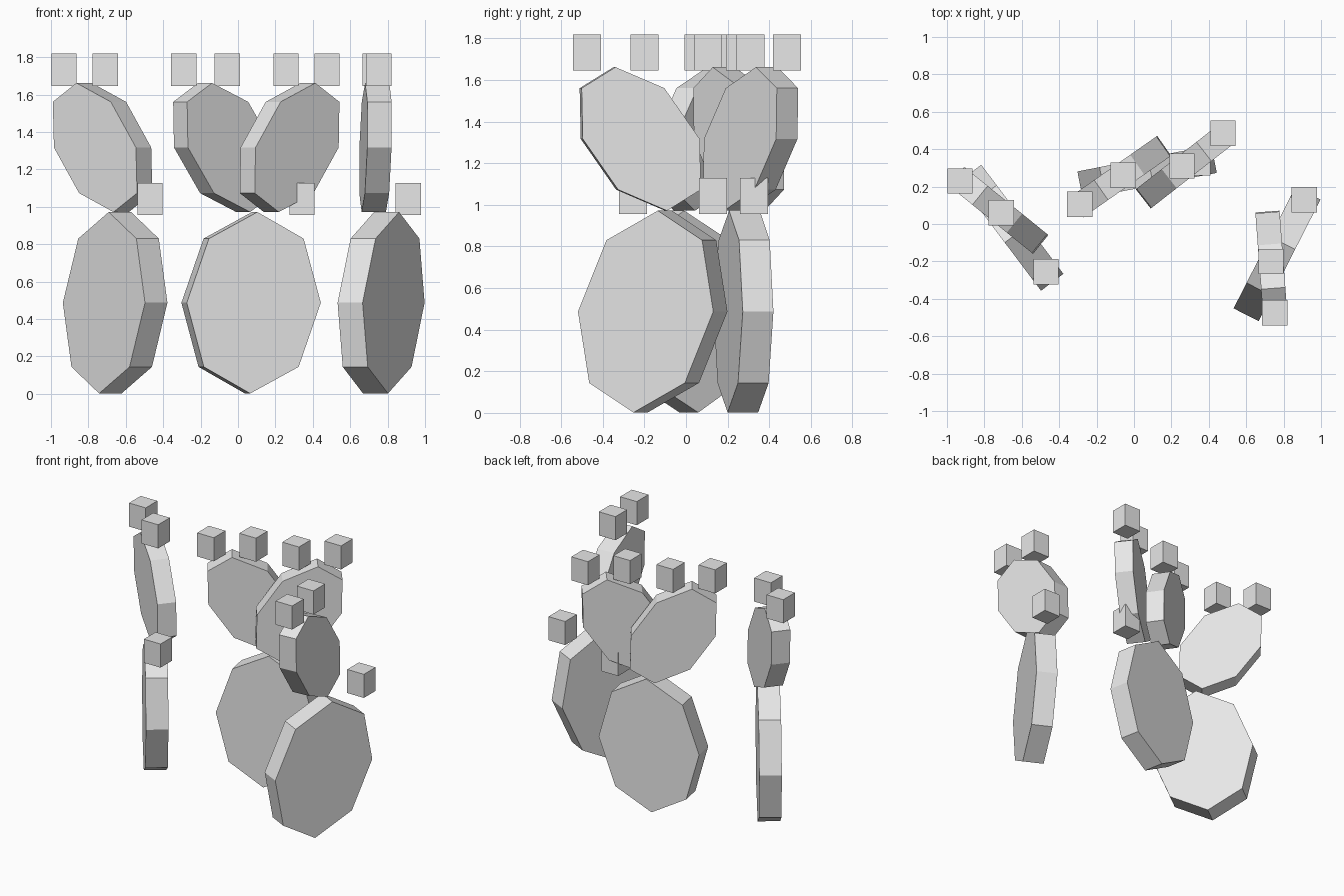
import bpy, bmesh, math

if "Cube" in bpy.data.objects:
    bpy.data.objects.remove(bpy.data.objects["Cube"])

grey = bpy.data.materials.new("plain grey")
grey.diffuse_color = (0.8, 0.8, 0.8, 1)
grey.use_nodes = True
grey.node_tree.nodes["Principled BSDF"].inputs["Base Color"].default_value = grey.diffuse_color


def finish(bm, name):
    bmesh.ops.recalc_face_normals(bm, faces=bm.faces[:])
    mesh = bpy.data.meshes.new(name)
    bm.to_mesh(mesh)
    bm.free()
    mesh.materials.append(grey)
    bpy.context.collection.objects.link(bpy.data.objects.new(name, mesh))


def pad(name, centre, half_w, half_h, thick, turn, lean):
    """Flat eight-sided pad, turned about z and leaning sideways in its own plane."""
    cx, cy, cz = centre
    c, s = math.cos(math.radians(turn)), math.sin(math.radians(turn))
    bm = bmesh.new()
    rings = []
    for d in (-thick / 2, thick / 2):
        ring = []
        for i in range(8):
            a = i * math.pi / 4
            z = half_h * math.cos(a)
            u = half_w * math.sin(a) + lean * z
            ring.append(bm.verts.new((cx + u * c - d * s, cy + u * s + d * c, cz + z)))
        rings.append(ring)
        bm.faces.new(ring)
    front, back = rings
    for i in range(8):
        j = (i + 1) % 8
        bm.faces.new((front[i], front[j], back[j], back[i]))
    finish(bm, name)


def fruit(name, x, y, z):
    """Small block sitting above a pad."""
    bm = bmesh.new()
    bmesh.ops.create_cube(bm, size=1)
    for v in bm.verts:
        v.co = (x + v.co.x * 0.135, y + v.co.y * 0.135, z + v.co.z * 0.173)
    finish(bm, name)


# Lower pads standing on the ground: x, y, turn, lean
for i, (x, y, turn, lean) in enumerate([
        (-0.657, -0.02, -53, 0.088),
        (0.07, 0.277, 11, 0.04),
        (0.765, -0.16, 63, 0.135)]):
    pad(f"lower_pad_{i + 1}", (x, y, 0.487), 0.365, 0.485, 0.15, turn, lean)

# Upper pads growing out of the lower ones
for i, (x, y, turn, lean) in enumerate([
        (-0.724, 0.073, -39, -0.37),
        (-0.074, 0.253, 35, -0.36),
        (0.276, 0.311, 38, 0.36),
        (0.735, -0.22, -85.7, 0.36)]):
    pad(f"upper_pad_{i + 1}", (x, y, 1.317), 0.282, 0.345, 0.13, turn, lean)

# Fruits above the upper pads, and beside the lower pads
for i, (x, y) in enumerate([
        (-0.93, 0.23), (-0.71, 0.06), (-0.29, 0.105), (-0.057, 0.26),
        (0.257, 0.31), (0.476, 0.485), (0.732, -0.2), (0.752, -0.475)]):
    fruit(f"upper_fruit_{i + 1}", x, y, 1.732)
for i, (x, y) in enumerate([(-0.47, -0.255), (0.342, 0.327), (0.91, 0.13)]):
    fruit(f"lower_fruit_{i + 1}", x, y, 1.042)
